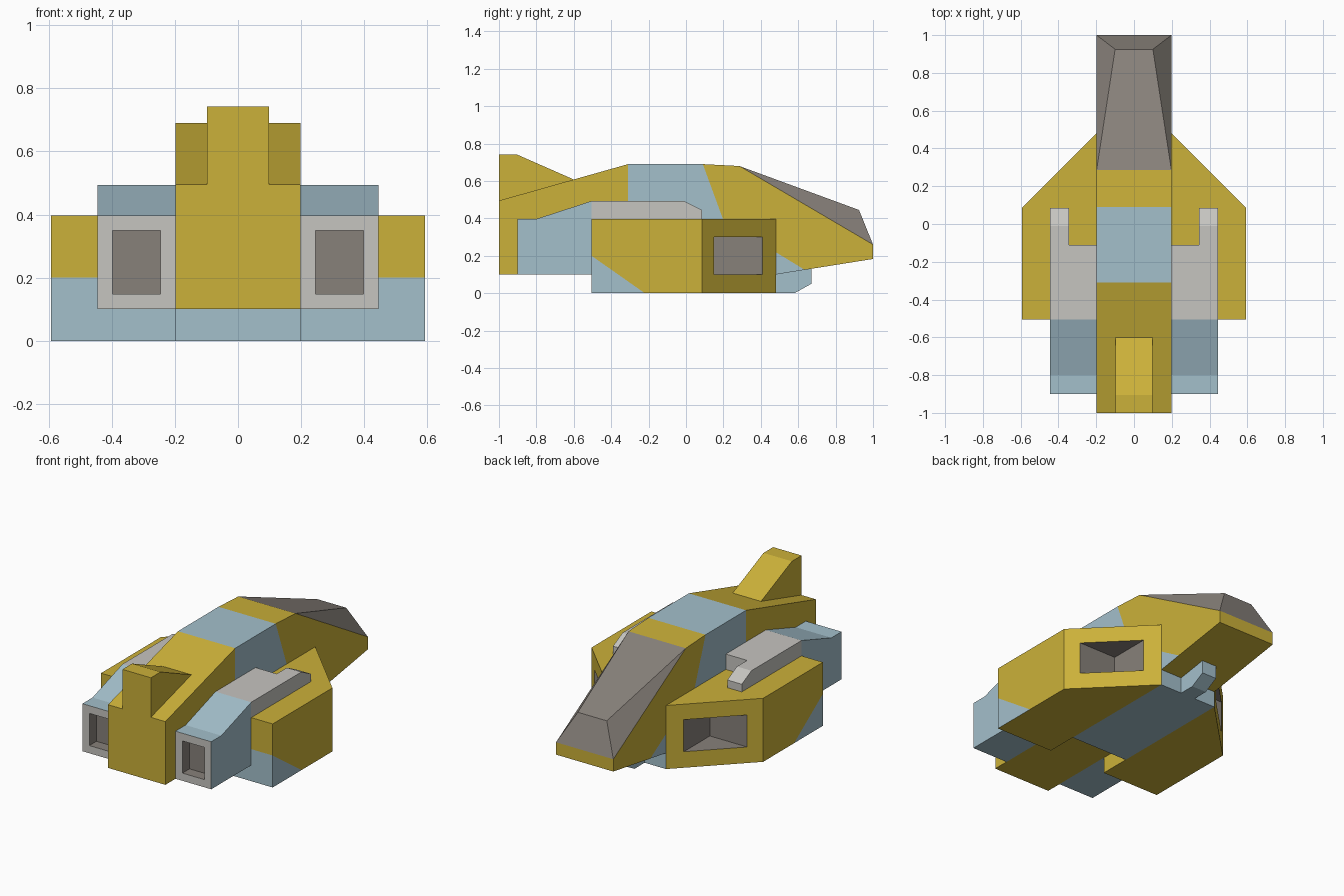
import bpy, bmesh
from mathutils import Vector

default = bpy.data.objects.get("Cube")
if default:
    bpy.data.objects.remove(default, do_unlink=True)


def make_material(name, color):
    mat = bpy.data.materials.new(name)
    mat.use_nodes = True
    mat.diffuse_color = (*color, 1)
    mat.node_tree.nodes["Principled BSDF"].inputs["Base Color"].default_value = (*color, 1)
    return mat


MATERIALS = [
    make_material("mustard yellow", (0.60, 0.44, 0.041)),
    make_material("pale blue", (0.37, 0.525, 0.60)),
    make_material("light grey", (0.565, 0.555, 0.525)),
    make_material("dark grey", (0.245, 0.22, 0.195)),
]
YELLOW, BLUE, LIGHT, DARK = range(4)


def prism(points, low, high, color, axis="x"):
    """Extrude a y-z profile along x, or an x-y footprint along z."""
    bm = bmesh.new()
    place = (lambda p, h: (h, *p)) if axis == "x" else (lambda p, h: (*p, h))
    rings = [[bm.verts.new(place(p, h)) for p in points] for h in (low, high)]
    for ring in rings:
        bm.faces.new(ring)
    for i in range(len(points)):
        j = (i + 1) % len(points)
        bm.faces.new((rings[0][i], rings[0][j], rings[1][j], rings[1][i]))
    return finish_faces(bm, color)


def finish_faces(bm, color):
    bmesh.ops.recalc_face_normals(bm, faces=bm.faces[:])
    bm.normal_update()
    for f in bm.faces:
        f.material_index = color
    return bm


def add_object(name, bm, mirror=False):
    mesh = bpy.data.meshes.new(name)
    bm.to_mesh(mesh)
    bm.free()
    for mat in MATERIALS:
        mesh.materials.append(mat)
    obj = bpy.data.objects.new(name, mesh)
    bpy.context.collection.objects.link(obj)
    if mirror:
        obj.modifiers.new("mirror", "MIRROR").use_mirror_merge = False
    return obj


W = 0.198    # half width of the hull

# Hull in three lengths
add_object("hull_rear", prism(
    [(-1, 0.1), (-1, 0.495), (-0.31, 0.69), (-0.31, 0.1)], -W, W, YELLOW))
add_object("hull_nose", prism(
    [(0.09, 0.69), (0.285, 0.68), (1, 0.26), (1, 0.183), (0.635, 0.125), (0.2, 0.39)],
    -W, W, YELLOW))
middle = prism(
    [(-0.31, 0.1), (-0.31, 0.69), (0.09, 0.69), (0.2, 0.39), (0.635, 0.125), (0.48, 0.1)],
    -W, W, BLUE)
for f in middle.faces:
    if f.normal.z < -0.5:
        f.material_index = YELLOW
add_object("hull_middle", middle)

# Tail fin
add_object("tail_fin", prism(
    [(-1, 0.4), (-1, 0.742), (-0.905, 0.742), (-0.6, 0.608), (-0.6, 0.5)],
    -0.098, 0.098, YELLOW))

# Faceted windscreen on the nose
glass = bmesh.new()
for x, y, z in [(W, 0.285, 0.68), (W, 1, 0.26), (0.1, 0.925, 0.445)]:
    glass.verts.new((x, y, z))
    glass.verts.new((-x, y, z))
bmesh.ops.convex_hull(glass, input=glass.verts[:])
bmesh.ops.dissolve_limit(glass, angle_limit=0.01, verts=glass.verts[:], edges=glass.edges[:])
add_object("windscreen", finish_faces(glass, DARK))

# Keel slab and chin prong
add_object("keel", prism(
    [(-0.31, 0), (-0.31, 0.1), (0.48, 0.1), (0.48, 0)], -W, W, BLUE))
add_object("chin_prong", prism(
    [(0.48, 0), (0.48, 0.1), (0.67, 0.131), (0.67, 0.05), (0.58, 0)], -0.05, 0.05, BLUE))

# Side nacelles, with a slanted blue patch at the rear
nacelle = prism(
    [(W, -0.505), (0.593, -0.505), (0.593, 0.085), (W, 0.48)], 0, 0.397, YELLOW, "z")
corner = Vector((0, -0.505, 0.2))
slant = Vector((0, 0.2, 0.285)).normalized()
bmesh.ops.bisect_plane(nacelle, geom=nacelle.verts[:] + nacelle.edges[:] + nacelle.faces[:],
                       plane_co=corner, plane_no=slant)
for f in nacelle.faces:
    below = (f.calc_center_median() - corner).dot(slant) < 0
    if below and f.normal.z > -0.5 and f.normal.x > -0.5:
        f.material_index = BLUE
nacelles = add_object("nacelles", nacelle)

# Corner-shaped intake recess, cut from the slanted front
cutter = add_object("intake_cutter", prism(
    [(0.27, 0.15), (0.9, 0.15), (0.9, 0.9), (0.27, 0.9)], 0.1, 0.3, DARK, "z"))
cutter.hide_render = True
cut = nacelles.modifiers.new("intake", "BOOLEAN")
cut.operation, cut.solver, cut.object = "DIFFERENCE", "EXACT", cutter
bpy.context.view_layer.objects.active = nacelles
bpy.ops.object.modifier_apply(modifier=cut.name)
bpy.data.objects.remove(cutter, do_unlink=True)
nacelles.modifiers.new("mirror", "MIRROR").use_mirror_merge = False

# Engines with a framed exhaust recess
engine = prism(
    [(-0.9, 0.1), (-0.9, 0.397), (-0.8, 0.397), (-0.505, 0.493), (-0.505, 0.1)],
    W, 0.445, BLUE)
rear = [f for f in engine.faces if f.normal.y < -0.9]
frame = bmesh.ops.inset_region(engine, faces=rear, thickness=0.048, use_even_offset=True)
walls = bmesh.ops.inset_region(engine, faces=rear, thickness=0, depth=-0.07)
for f in frame["faces"]:
    f.material_index = LIGHT
for f in walls["faces"] + rear:
    f.material_index = DARK
add_object("engines", engine, mirror=True)

# Grey housings and forward barrels above the nacelles
add_object("housings", prism(
    [(-0.505, 0.39), (-0.505, 0.493), (-0.11, 0.493), (-0.11, 0.39)], W, 0.445, LIGHT), mirror=True)
add_object("barrels", prism(
    [(-0.11, 0.39), (-0.11, 0.493), (-0.01, 0.493), (0.085, 0.445), (0.085, 0.39)],
    0.345, 0.445, LIGHT), mirror=True)
